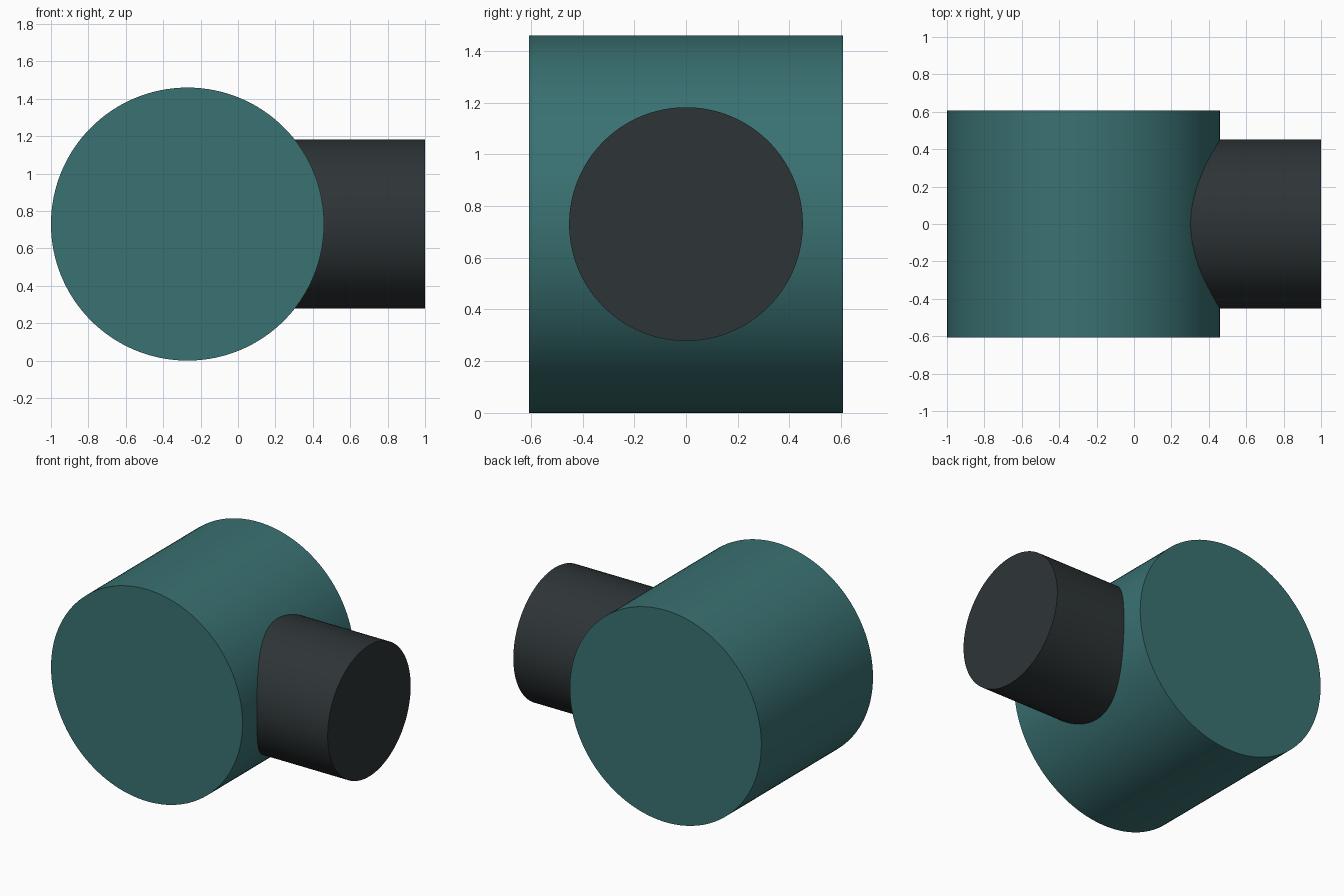
import bpy
from math import pi, radians

if "Cube" in bpy.data.objects:
    bpy.data.objects.remove(bpy.data.objects["Cube"])


def material(name, color):
    mat = bpy.data.materials.new(name)
    mat.diffuse_color = (*color, 1)
    mat.use_nodes = True
    mat.node_tree.nodes["Principled BSDF"].inputs["Base Color"].default_value = mat.diffuse_color
    return mat


def cylinder(name, radius, depth, location, rotation, mat):
    bpy.ops.mesh.primitive_cylinder_add(vertices=128, radius=radius, depth=depth,
                                        location=location, rotation=rotation)
    obj = bpy.context.object
    obj.name = name
    obj.data.materials.append(mat)
    bpy.ops.object.shade_smooth_by_angle(angle=radians(30))
    return obj


teal = material("teal", (0.042, 0.165, 0.168))
charcoal = material("charcoal", (0.027, 0.035, 0.038))

R = 0.73           # body radius, also its height above the ground
STEM_START = 0.2   # stem's hidden end, just inside the body

# Large drum lying along y
cylinder("drum_body", R, 1.216, (-1 + R, 0, R), (pi / 2, 0, 0), teal)

# Short stem leaving the drum's side along x
cylinder("side_stem", 0.452, 1 - STEM_START, ((1 + STEM_START) / 2, 0, R),
         (0, pi / 2, 0), charcoal)
